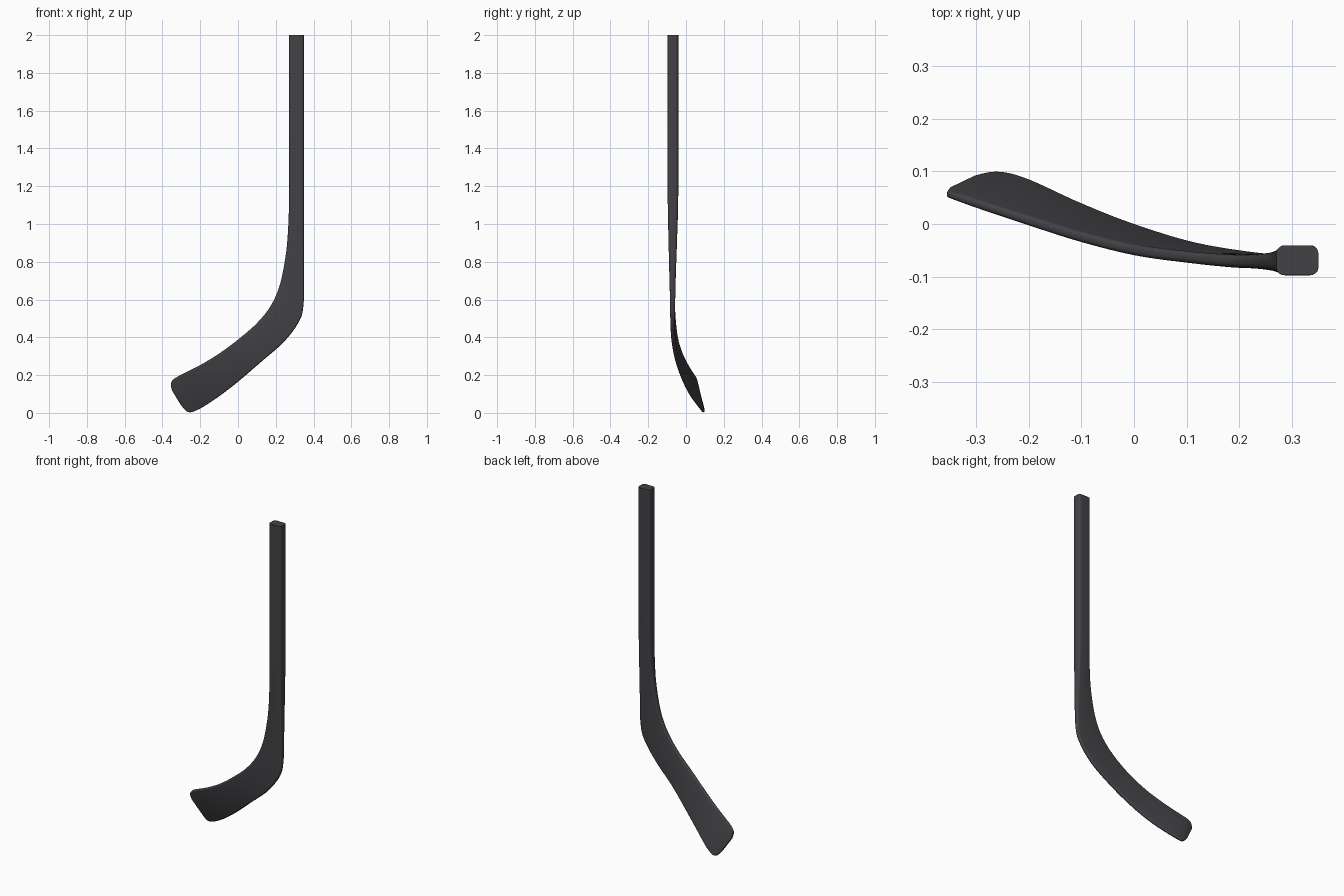
import bpy, bmesh
from math import pi, cos, sin
from mathutils import Vector

if "Cube" in bpy.data.objects:
    bpy.data.objects.remove(bpy.data.objects["Cube"])

# Stations from grip to toe: inner edge xyz, outer edge xyz, thickness
STATIONS = [
    (.27, -.069, 2.0, .35, -.069, 2.0, .056),
    (.27, -.069, 1.6, .35, -.069, 1.6, .056),
    (.27, -.069, 1.15, .35, -.069, 1.15, .056),
    (.265, -.07, .97, .35, -.07, .92, .046),
    (.252, -.071, .83, .35, -.071, .73, .035),
    (.222, -.071, .68, .347, -.071, .575, .027),
    (.175, -.07, .57, .325, -.071, .487, .024),
    (.10, -.063, .475, .245, -.066, .378, .022),
    (0, -.05, .388, .12, -.045, .268, .021),
    (-.10, -.026, .314, 0, -.008, .165, .020),
    (-.20, .005, .253, -.10, .032, .088, .019),
    (-.29, .034, .207, -.18, .070, .035, .017),
    (-.325, .046, .189, -.22, .086, .014, .016),
    (-.346, .053, .173, -.248, .093, .004, .014),
    (-.355, .057, .152, -.272, .094, .010, .012),
    (-.350, .065, .122, -.300, .089, .040, .009),
]
STEPS, ARC = 6, 5


def catmull(p0, p1, p2, p3, t):
    return [.5 * (2 * b + (c - a) * t + (2 * a - 5 * b + 4 * c - d) * t * t
                  + (3 * b - a - 3 * c + d) * t ** 3)
            for a, b, c, d in zip(p0, p1, p2, p3)]


def resample(rows):
    out = []
    n = len(rows)
    for i in range(n - 1):
        quad = [rows[max(0, min(n - 1, i + k))] for k in (-1, 0, 1, 2)]
        out += [catmull(*quad, s / STEPS) for s in range(STEPS)]
    return out + [list(rows[-1])]


def rounded_rect(hw, ht):
    # corner arcs of a rounded rectangle, half width hw and half thickness ht
    r = min(.015, ht * .85)
    pts = []
    for q, (sx, sy) in enumerate(((1, 1), (-1, 1), (-1, -1), (1, -1))):
        for k in range(ARC + 1):
            a = (q + k / ARC) * pi / 2
            pts.append((sx * (hw - r) + r * cos(a), sy * (ht - r) + r * sin(a)))
    return pts


# Shaft and blade as one continuous loft
rows = resample(STATIONS)
inner = [Vector(r[:3]) for r in rows]
outer = [Vector(r[3:6]) for r in rows]
centre = [(a + b) / 2 for a, b in zip(inner, outer)]
last = STEPS * 12          # past this the toe keeps one facing direction

bm = bmesh.new()
rings = []
for i, row in enumerate(rows):
    j = min(i, last)
    tangent = centre[j + 1] - centre[max(j - 1, 0)]
    width = outer[i] - inner[i]
    u = width.normalized()
    n = u.cross(tangent).normalized()
    rings.append([bm.verts.new(centre[i] + u * a + n * b)
                  for a, b in rounded_rect(width.length / 2, row[6] / 2)])
for a, b in zip(rings, rings[1:]):
    for k in range(len(a)):
        m = (k + 1) % len(a)
        bm.faces.new((a[k], a[m], b[m], b[k]))
bm.faces.new(rings[0])
bm.faces.new(rings[-1])
bmesh.ops.recalc_face_normals(bm, faces=bm.faces)

mesh = bpy.data.meshes.new("hockey_stick")
bm.to_mesh(mesh)
bm.free()
stick = bpy.data.objects.new("hockey_stick", mesh)
bpy.context.collection.objects.link(stick)

mat = bpy.data.materials.new("dark_grey")
mat.diffuse_color = (.055, .055, .062, 1)
mat.use_nodes = True
mat.node_tree.nodes["Principled BSDF"].inputs["Base Color"].default_value = mat.diffuse_color
mesh.materials.append(mat)

bpy.context.view_layer.objects.active = stick
stick.select_set(True)
bpy.ops.object.shade_smooth_by_angle(angle=.7)
